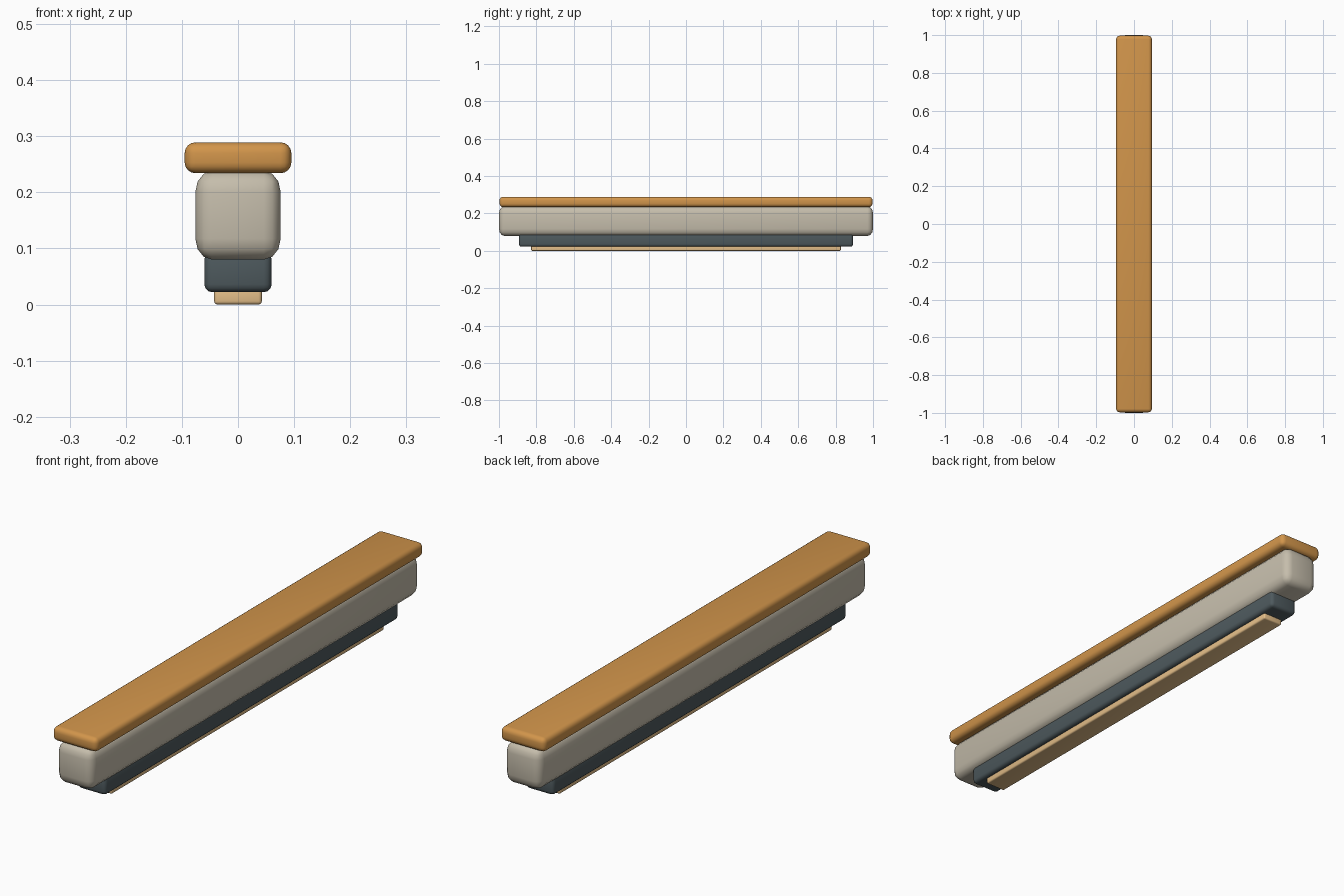
import bpy
import bmesh
from math import radians

if "Cube" in bpy.data.objects:
    bpy.data.objects.remove(bpy.data.objects["Cube"])


def material(name, color):
    mat = bpy.data.materials.new(name)
    mat.diffuse_color = (*color, 1)
    mat.use_nodes = True
    mat.node_tree.nodes["Principled BSDF"].inputs["Base Color"].default_value = mat.diffuse_color
    return mat


def rounded_bar(name, half_x, half_y, z0, z1, radius, segments, mat, stretch_z=1.0):
    """Bevelled box; stretch_z makes the rounding taller than it is wide."""
    bm = bmesh.new()
    bmesh.ops.create_cube(bm, size=1)
    height = (z1 - z0) / stretch_z
    bmesh.ops.scale(bm, vec=(2 * half_x, 2 * half_y, height), verts=bm.verts)
    bmesh.ops.bevel(bm, geom=bm.edges[:], offset=radius, segments=segments,
                    profile=0.5, affect='EDGES', clamp_overlap=True)
    bmesh.ops.scale(bm, vec=(1, 1, stretch_z), verts=bm.verts)
    bmesh.ops.translate(bm, vec=(0, 0, (z0 + z1) / 2), verts=bm.verts)
    mesh = bpy.data.meshes.new(name)
    bm.to_mesh(mesh)
    bm.free()
    mesh.materials.append(mat)
    obj = bpy.data.objects.new(name, mesh)
    bpy.context.collection.objects.link(obj)
    bpy.context.view_layer.objects.active = obj
    obj.select_set(True)
    bpy.ops.object.shade_smooth_by_angle(angle=radians(40))
    obj.select_set(False)
    return obj


orange = material("orange_wood", (0.64, 0.30, 0.07))
stone = material("warm_stone", (0.56, 0.51, 0.41))
slate = material("dark_slate", (0.075, 0.10, 0.11))
tan = material("pale_tan", (0.78, 0.52, 0.25))

# Cap rail on top
rounded_bar("top_cap", 0.095, 0.997, 0.234, 0.289, 0.019, 4, orange)
# Main beam
rounded_bar("main_beam", 0.076, 1.0, 0.08, 0.238, 0.03, 3, stone, 1.25)
# Recessed plinth under the beam
rounded_bar("plinth", 0.06, 0.893, 0.022, 0.094, 0.014, 3, slate)
# Thin foot strip
rounded_bar("foot_strip", 0.0425, 0.828, 0.0, 0.032, 0.006, 3, tan)
